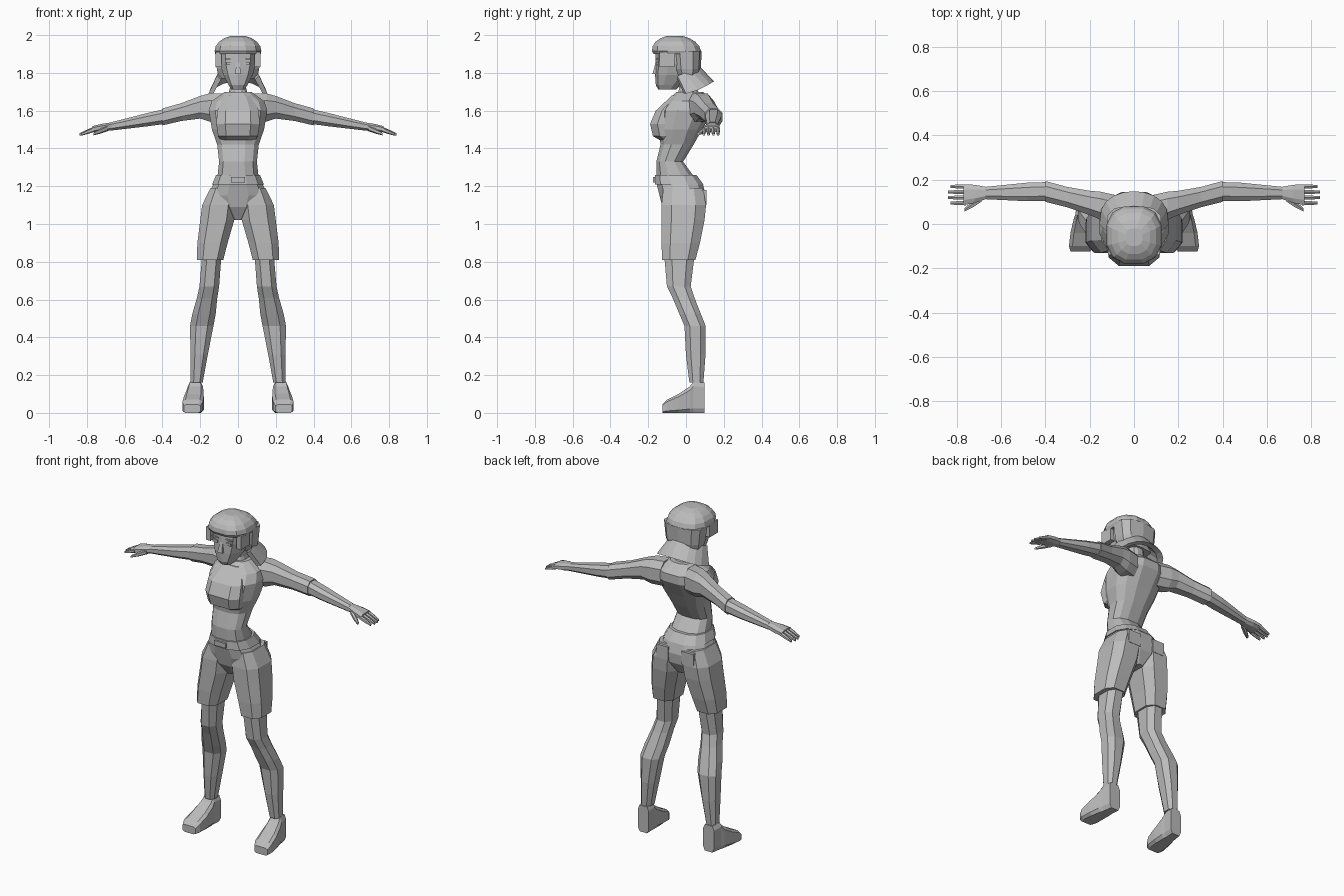
import bpy, bmesh, math
from mathutils import Vector

if "Cube" in bpy.data.objects:
    bpy.data.objects.remove(bpy.data.objects["Cube"], do_unlink=True)

GREY = (0.5, 0.5, 0.5, 1)
grey = bpy.data.materials.new("plain grey")
grey.use_nodes = True
grey.diffuse_color = GREY
grey.node_tree.nodes["Principled BSDF"].inputs["Base Color"].default_value = GREY


def finish(name, bm, mirror):
    bmesh.ops.recalc_face_normals(bm, faces=bm.faces)
    mesh = bpy.data.meshes.new(name)
    bm.to_mesh(mesh)
    bm.free()
    mesh.materials.append(grey)
    part = bpy.data.objects.new(name, mesh)
    bpy.context.collection.objects.link(part)
    if mirror:
        part.modifiers.new("Mirror", "MIRROR").use_mirror_merge = False


def skin(bm, rings):
    """Bridge closed rings of vertices and cap both ends."""
    for near, far in zip(rings, rings[1:]):
        for i in range(len(near)):
            bm.faces.new((near[i], near[i - 1], far[i - 1], far[i]))
    bm.faces.new(rings[0])
    bm.faces.new(rings[-1])


def loft(name, rows, axis="z", sides=8, power=0.8, mirror=True):
    """Skin rounded rings; a row is a centre and two half sizes across the axis."""
    across = {"x": ((0, 1, 0), (0, 0, 1)),
              "y": ((1, 0, 0), (0, 0, 1)),
              "z": ((1, 0, 0), (0, 1, 0))}[axis]
    first, second = (Vector(direction) for direction in across)
    peak = math.cos(math.pi / sides) ** power
    bm = bmesh.new()
    rings = []
    for centre, width, depth in rows:
        ring = []
        for i in range(sides):
            angle = math.tau * (i + 0.5) / sides
            c, s = math.cos(angle), math.sin(angle)
            u = math.copysign(abs(c) ** power, c) * width / peak
            v = math.copysign(abs(s) ** power, s) * depth / peak
            ring.append(bm.verts.new(Vector(centre) + first * u + second * v))
        rings.append(ring)
    skin(bm, rings)
    finish(name, bm, mirror)


def body(name, rows, sides=12, power=0.8):
    """Centred part; a row is height, half width, front and back."""
    rings = [((0, (front + back) / 2, z), half, (back - front) / 2)
             for z, half, front, back in rows]
    loft(name, rings, sides=sides, power=power, mirror=False)


def block(name, centre, size, mirror=True):
    """Plain box from its centre and half sizes."""
    middle, rise = Vector(centre), Vector((0, 0, size[2]))
    loft(name, [(middle - rise, size[0], size[1]), (middle + rise, size[0], size[1])],
         sides=4, mirror=mirror)


# Torso, bust and neck
body("torso", [(1.24, .11, -.155, .05), (1.33, .1, -.157, -.015),
               (1.42, .11, -.135, .04), (1.5, .138, -.145, .085),
               (1.6, .155, -.14, .145), (1.65, .14, -.1, .145), (1.7, .07, -.05, .09)])
body("bust", [(1.445, .09, -.14, 0), (1.465, .105, -.175, 0), (1.53, .115, -.19, 0),
              (1.6, .11, -.16, 0), (1.68, .07, -.075, .03)], sides=8, power=.6)
body("neck", [(1.67, .055, -.05, .08), (1.72, .043, -.035, .055), (1.8, .045, -.05, .045)])

# Hips, belt and shorts
waist_top, waist_low = 1.26, 1.21
body("hips", [(1.02, .03, -.08, .06), (1.09, .12, -.125, .1),
              (1.15, .16, -.14, .105), (waist_low, .13, -.155, .09)])
body("belt", [(waist_low, .137, -.163, .092), (waist_top, .116, -.163, .055)])
block("buckle", (0, -.165, 1.235), (.038, .01, .014), mirror=False)
loft("shorts_leg", [((.148, -.038, .81), .07, .088), ((.135, -.028, .9), .08, .102),
                    ((.11, -.016, 1.02), .09, .114), ((.1, -.012, 1.1), .09, .118),
                    ((.083, -.015, 1.19), .063, .105)], power=.7)
block("back_pocket", (.085, .084, 1.14), (.04, .024, .04))

# Legs and shoes
ankle = Vector((.219, .055, .16))
calf = Vector((.192, .048, .46))
knee = Vector((.152, -.038, .67))
thigh = Vector((.139, -.035, .83))
loft("leg", [(ankle, .032, .037), (ankle.lerp(calf, .5), .046, .052),
             (calf, .062, .056), (calf.lerp(knee, .3), .062, .057),
             (calf.lerp(knee, .7), .054, .058), (knee, .052, .063), (thigh, .051, .08)])

shoe_rows = []
for y, width, height in ((-.125, .044, .045), (-.1, .054, .07), (-.04, .053, .1),
                         (.02, .045, .14), (.04, .04, .165), (.097, .036, .16)):
    shoe_rows.append(((.23 - y / 10, y, height / 2), width, height / 2))
loft("shoe", shoe_rows, axis="y", power=.4)

# Arms
chest = Vector((.08, .065, 1.615))
shoulder = Vector((.2, .095, 1.618))
elbow = Vector((.4, .147, 1.567))
wrist = Vector((.67, .14, 1.517))
loft("upper_arm", [(chest, .065, .075), (chest.lerp(shoulder, .6), .063, .074),
                   (shoulder, .055, .06), (shoulder.lerp(elbow, .5), .046, .047),
                   (elbow, .047, .045)], axis="x")
loft("forearm", [(elbow, .042, .039), (elbow.lerp(wrist, .3), .042, .035),
                 (wrist, .028, .022)], axis="x")

# Hands with four fingers and a thumb
knuckles = Vector((.77, .132, 1.502))
loft("palm", [(wrist, .028, .021), (wrist.lerp(knuckles, .5), .041, .021),
              (knuckles, .047, .016)], axis="x")
for i in range(4):
    offset = i - 1.5
    base = knuckles + Vector((-.01, offset * .025, 0))
    tip = base + Vector((.085 - abs(offset) * .01, 0, -.028))
    loft(f"finger_{i + 1}", [(base, .01, .012), (base.lerp(tip, .5), .009, .01),
                             (tip, .006, .006)], axis="x", sides=6)
thumb_base = wrist + Vector((.02, -.025, -.01))
thumb_tip = thumb_base + Vector((.075, -.05, -.03))
loft("thumb", [(thumb_base, .015, .014), (thumb_base.lerp(thumb_tip, .5), .015, .012),
               (thumb_tip, .008, .007)], axis="x", sides=6)

# Face
body("face", [(1.712, .035, -.145, -.055), (1.735, .05, -.157, -.03),
              (1.79, .078, -.16, .03), (1.85, .095, -.158, .06), (1.92, .1, -.155, .06)],
     sides=10)
body("nose", [(1.795, .016, -.177, -.14), (1.86, .007, -.16, -.14)], sides=4)
for name, z, width, height in (("eye", 1.85, .017, .008), ("eyebrow", 1.874, .022, .004)):
    block(name, (.045, -.154, z), (width, .005, height))

# Hair: domed crown with a fringe, back and side locks
crown_rows = [(1.9, .118, -.172, .075)]
for i in range(5):
    angle = math.radians(18 * i)
    spread = math.cos(angle)
    middle = -.05 - .01 * math.sin(angle)
    crown_rows.append((1.915 + .085 * math.sin(angle), .124 * spread,
                       middle - .13 * spread, middle + .13 * spread))
body("hair_crown", crown_rows)
body("hair_back", [(1.77, .1, -.04, .06), (1.82, .112, -.065, .076),
                   (1.915, .122, -.075, .08)], sides=10, power=.7)
block("side_lock", (.103, -.1, 1.87), (.015, .04, .04))

# Flared hair ends: a curved skirt, low at the sides and raised at the back
bm = bmesh.new()
rings = []
for i in range(11):
    angle = math.pi * i / 10
    c, s = math.cos(angle), abs(math.sin(angle))
    top = Vector((.112 * c, -.045 + .122 * s, 1.785 + .045 * s))
    hem = Vector((.156 * c, .148 * s ** .7, 1.69 + .065 * s))
    hem_inside = Vector((hem.x * .84, hem.y * .84 - .012, hem.z))
    top_inside = Vector((top.x * .8, top.y - .02 * s, top.z - .02))
    rings.append([bm.verts.new(point) for point in (top, hem, hem_inside, top_inside)])
skin(bm, rings)
finish("hair_flared_ends", bm, False)
